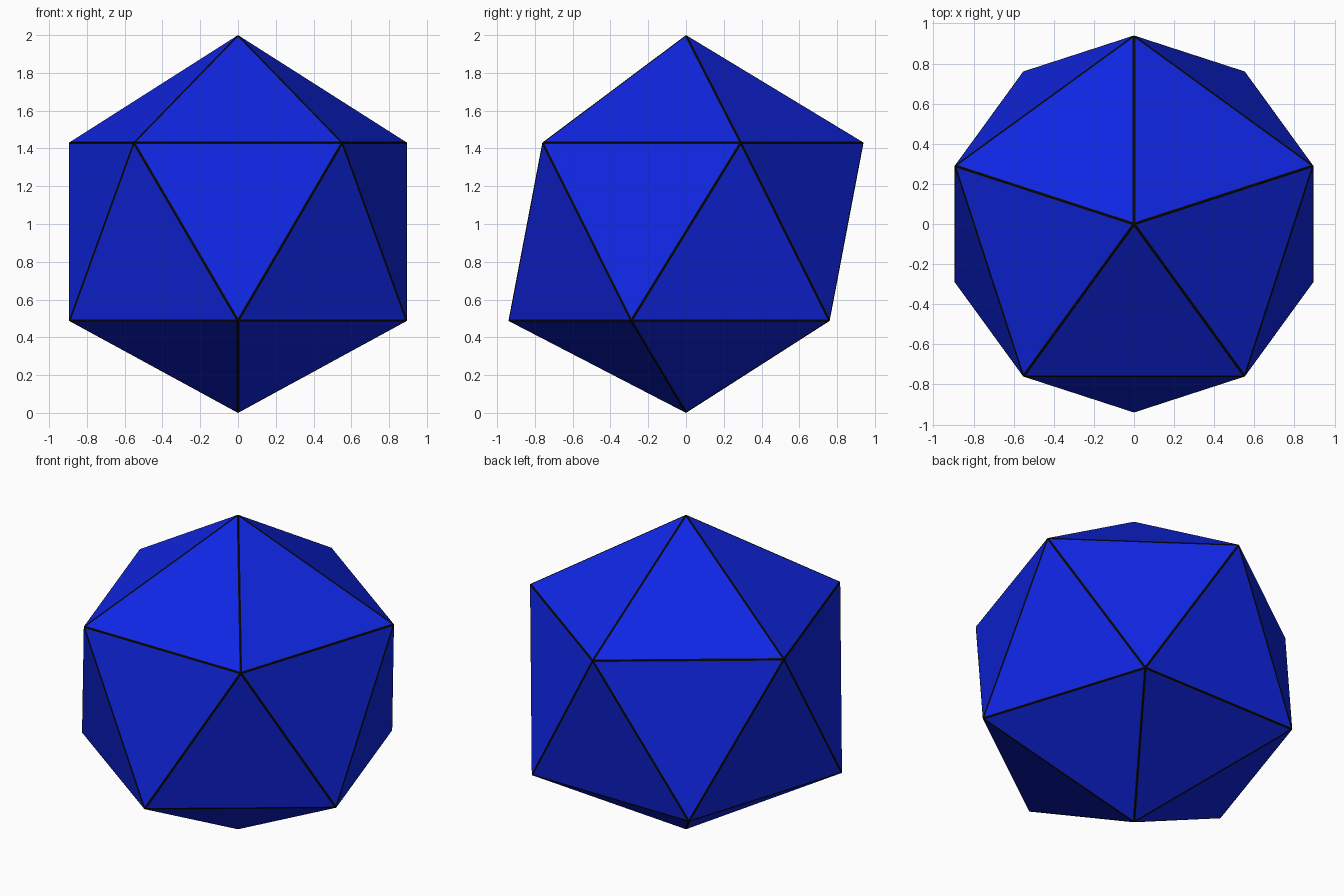
import bpy, bmesh, math

if "Cube" in bpy.data.objects:
    bpy.data.objects.remove(bpy.data.objects["Cube"])


def make_material(name, rgb):
    mat = bpy.data.materials.new(name)
    mat.diffuse_color = (*rgb, 1.0)
    mat.use_nodes = True
    mat.node_tree.nodes["Principled BSDF"].inputs["Base Color"].default_value = mat.diffuse_color
    return mat


RADIUS = 0.94
LOWER_Z, UPPER_Z, TOP_Z = 0.487, 1.431, 2.0

bm = bmesh.new()


# Five-sided ring of vertices
def ring(z, start_deg):
    pts = []
    for i in range(5):
        a = math.radians(start_deg + 72 * i)
        pts.append(bm.verts.new((RADIUS * math.cos(a), RADIUS * math.sin(a), z)))
    return pts


# Two staggered rings and the two tips
upper = ring(UPPER_Z, 90)
lower = ring(LOWER_Z, 54)
top = bm.verts.new((0, 0, TOP_Z))
bottom = bm.verts.new((0, 0, 0))

# Caps and zigzag belt of triangles
for i in range(5):
    j = (i + 1) % 5
    bm.faces.new((top, upper[i], upper[j]))
    bm.faces.new((bottom, lower[j], lower[i]))
    bm.faces.new((upper[i], lower[i], lower[j]))
    bm.faces.new((upper[i], lower[j], upper[j]))
bmesh.ops.recalc_face_normals(bm, faces=bm.faces[:])

# Black outline along every edge, as the border of inset faces
rim = bmesh.ops.inset_individual(bm, faces=bm.faces[:], thickness=0.015, depth=0.0)
for f in rim["faces"]:
    f.material_index = 1

mesh = bpy.data.meshes.new("icosahedron")
bm.to_mesh(mesh)
bm.free()
mesh.materials.append(make_material("blue", (0.005, 0.019, 0.78)))
mesh.materials.append(make_material("black", (0.003, 0.003, 0.003)))
obj = bpy.data.objects.new("icosahedron", mesh)
bpy.context.collection.objects.link(obj)
